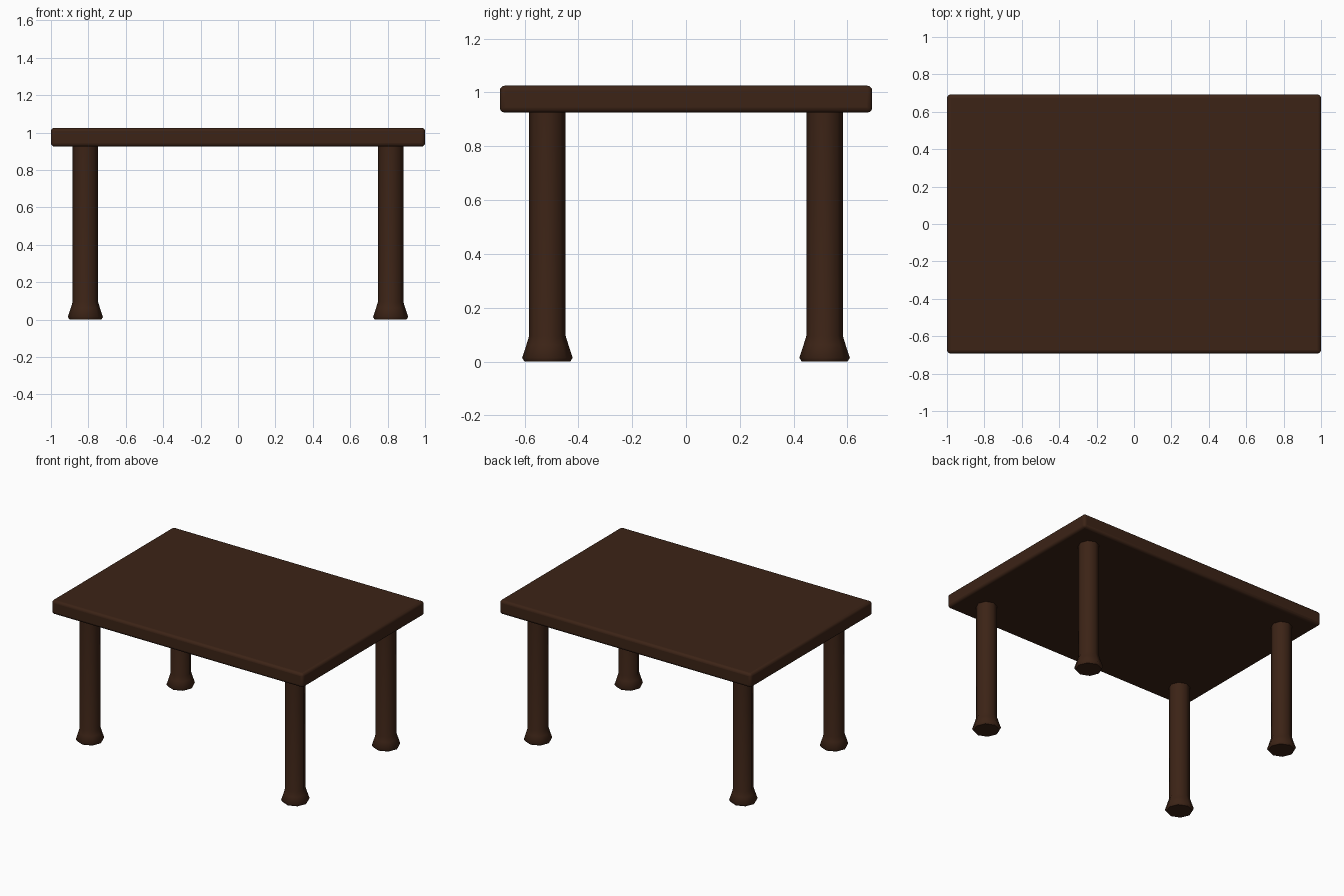
import bpy, bmesh, math

if "Cube" in bpy.data.objects:
    bpy.data.objects.remove(bpy.data.objects["Cube"])

wood = bpy.data.materials.new("dark_wood")
wood.diffuse_color = (0.045, 0.017, 0.008, 1)
wood.use_nodes = True
wood.node_tree.nodes["Principled BSDF"].inputs["Base Color"].default_value = wood.diffuse_color


def finish(obj, angle):
    obj.data.materials.append(wood)
    bpy.ops.object.select_all(action='DESELECT')
    obj.select_set(True)
    bpy.context.view_layer.objects.active = obj
    bpy.ops.object.shade_smooth_by_angle(angle=math.radians(angle))


# Tabletop slab with softened edges
bpy.ops.mesh.primitive_cube_add(size=1, location=(0, 0, 0.975))
top = bpy.context.object
top.name = "tabletop"
top.scale = (2.0, 1.384, 0.1)
bpy.ops.object.transform_apply(location=False, rotation=False, scale=True)
bevel = top.modifiers.new("soft_edges", 'BEVEL')
bevel.width = 0.018
bevel.segments = 3
finish(top, 50)

# Leg profile: (radius, height), flared foot at the bottom
PROFILE = [(0.085, 0.0), (0.094, 0.014), (0.078, 0.062), (0.068, 0.095), (0.068, 0.935)]
SIDES = 8


def leg(name, x, y):
    bm = bmesh.new()
    rings = []
    for r, z in PROFILE:
        rings.append([bm.verts.new((r * math.cos(math.tau * i / SIDES),
                                    r * math.sin(math.tau * i / SIDES), z))
                      for i in range(SIDES)])
    for a, b in zip(rings, rings[1:]):
        for i in range(SIDES):
            j = (i + 1) % SIDES
            bm.faces.new((a[i], a[j], b[j], b[i]))
    bm.faces.new(rings[0][::-1])
    bm.faces.new(rings[-1])
    mesh = bpy.data.meshes.new(name)
    bm.to_mesh(mesh)
    bm.free()
    obj = bpy.data.objects.new(name, mesh)
    obj.location = (x, y, 0)
    bpy.context.collection.objects.link(obj)
    finish(obj, 50)


# Four legs, mirrored about both axes
for side, sx in (("left", -1), ("right", 1)):
    for end, sy in (("front", -1), ("back", 1)):
        leg(f"{end}_{side}_leg", sx * 0.816, sy * 0.515)
